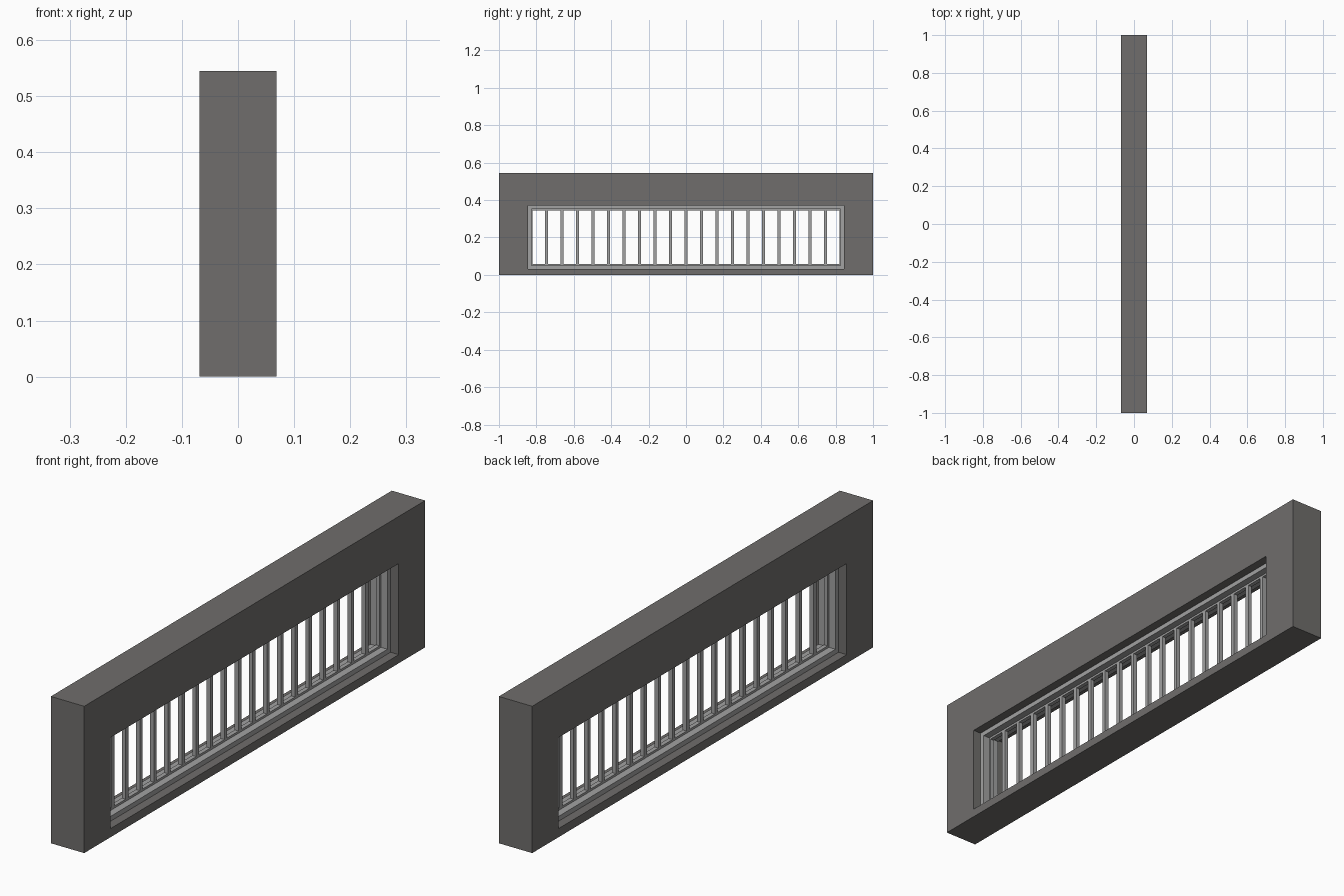
import bpy, bmesh

if "Cube" in bpy.data.objects:
    bpy.data.objects.remove(bpy.data.objects["Cube"])

def material(name, rgb):
    m = bpy.data.materials.new(name)
    m.diffuse_color = (*rgb, 1)
    m.use_nodes = True
    m.node_tree.nodes["Principled BSDF"].inputs["Base Color"].default_value = m.diffuse_color
    return m

wall_grey = material("wall dark grey", (0.16, 0.155, 0.15))
metal_grey = material("metal light grey", (0.36, 0.36, 0.36))

def finish(bm, name, mat):
    bmesh.ops.recalc_face_normals(bm, faces=bm.faces)
    me = bpy.data.meshes.new(name)
    bm.to_mesh(me)
    bm.free()
    me.materials.append(mat)
    ob = bpy.data.objects.new(name, me)
    bpy.context.collection.objects.link(ob)
    return ob

def ring(name, outer, inner, hx, mat):
    """Rectangular ring in the YZ plane; outer/inner = (half width, z0, z1)."""
    bm = bmesh.new()
    loops = []
    for h, z0, z1 in (outer, inner):
        for x in (-hx, hx):
            loops.append([bm.verts.new((x, y, z)) for y, z in
                          ((-h, z0), (h, z0), (h, z1), (-h, z1))])
    ob, of, ib, if_ = loops
    for a, b in ((ob, of), (of, if_), (if_, ib), (ib, ob)):
        for i in range(4):
            j = (i + 1) % 4
            bm.faces.new((a[i], a[j], b[j], b[i]))
    return finish(bm, name, mat)

def box(name, c, s, mat):
    bm = bmesh.new()
    bmesh.ops.create_cube(bm, size=1)
    for v in bm.verts:
        v.co = [c[k] + v.co[k] * s[k] for k in range(3)]
    return finish(bm, name, mat)

OPENING = (0.845, 0.032, 0.37)
CLEAR = (0.827, 0.05, 0.352)

# Wall block with its window opening, and the recessed metal frame
ring("wall", (1.0, 0.0, 0.545), OPENING, 0.0685, wall_grey)
ring("window_frame", OPENING, CLEAR, 0.035, metal_grey)

# Vertical bars; the end ones sit half inside the frame
BAR = 0.016
for i in range(-10, 11):
    box(f"bar_{i + 11:02d}", (0, i * 0.0828, 0.201), (BAR, BAR, 0.306), metal_grey)

# Top and bottom rails, half inside the frame
for name, z in (("bottom_rail", 0.05), ("top_rail", 0.352)):
    box(name, (0, 0, z), (BAR, 1.66, BAR), metal_grey)
